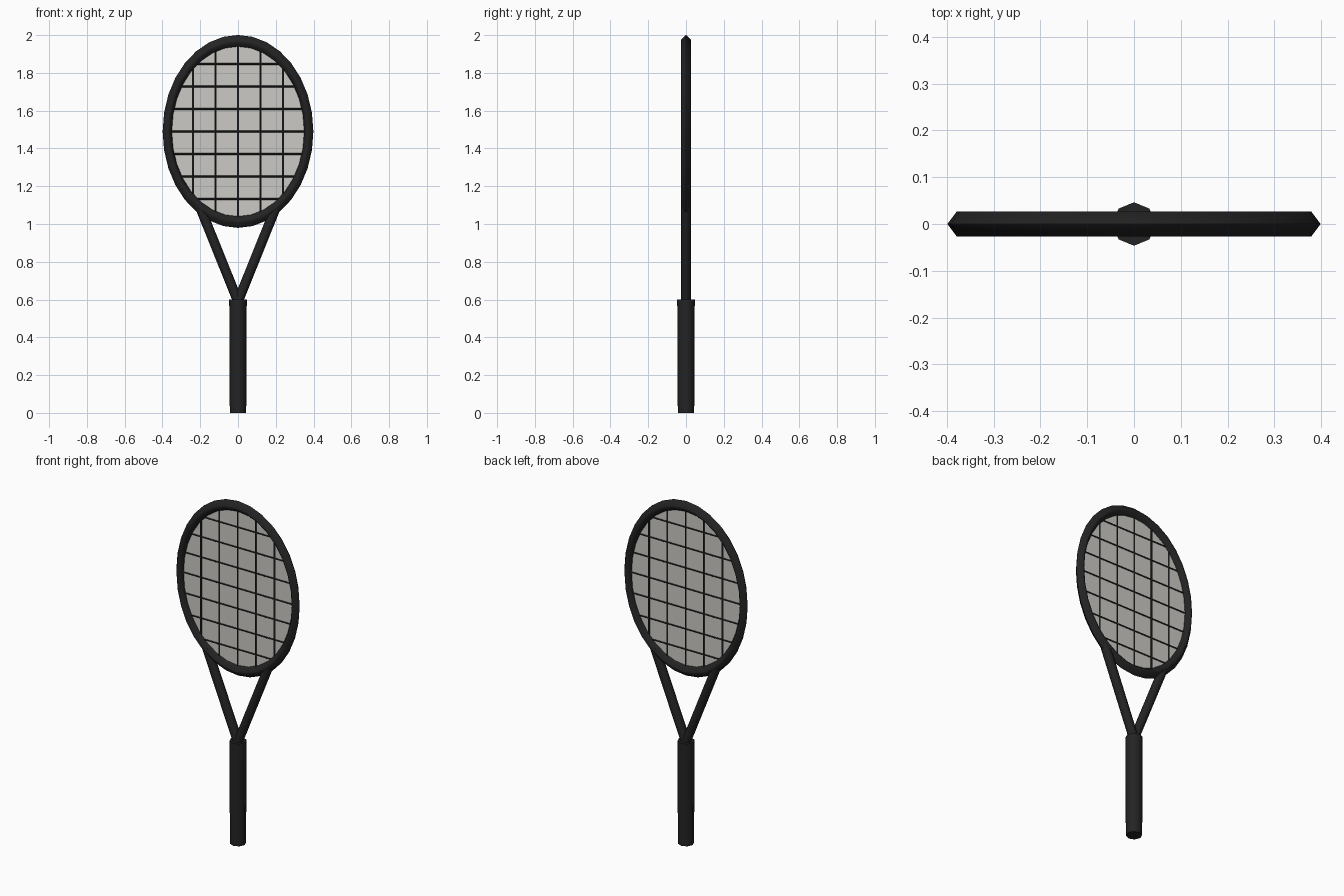
import bpy, bmesh, math
from mathutils import Vector

if "Cube" in bpy.data.objects:
    bpy.data.objects.remove(bpy.data.objects["Cube"])

CZ = 1.49              # height of the head centre
RX, RZ = 0.373, 0.478  # centreline radii of the head


def material(name, rgb):
    m = bpy.data.materials.new(name)
    m.diffuse_color = (*rgb, 1)
    m.use_nodes = True
    m.node_tree.nodes["Principled BSDF"].inputs["Base Color"].default_value = m.diffuse_color
    return m


BLACK = material("black", (0.017, 0.017, 0.017))
PALE = material("pale grey", (0.6, 0.59, 0.56))


def finish(name, bm, mat, angle=None):
    bmesh.ops.recalc_face_normals(bm, faces=bm.faces)
    me = bpy.data.meshes.new(name)
    bm.to_mesh(me)
    bm.free()
    me.materials.append(mat)
    ob = bpy.data.objects.new(name, me)
    bpy.context.collection.objects.link(ob)
    if angle:
        bpy.ops.object.select_all(action='DESELECT')
        ob.select_set(True)
        bpy.context.view_layer.objects.active = ob
        bpy.ops.object.shade_smooth_by_angle(angle=math.radians(angle))
    return ob


def rod(name, a, b, r1, r2, sides, mat=BLACK, angle=50):
    a, b = Vector(a), Vector(b)
    bm = bmesh.new()
    bmesh.ops.create_cone(bm, cap_ends=True, segments=sides,
                          radius1=r1, radius2=r2, depth=(b - a).length)
    bm.transform((b - a).to_track_quat('Z', 'Y').to_matrix().to_4x4())
    bmesh.ops.translate(bm, verts=bm.verts, vec=(a + b) / 2)
    return finish(name, bm, mat, angle)


# Oval rim: six-sided section swept round an ellipse
section = [(0.026, 0), (0.006, 0.027), (-0.006, 0.027),
           (-0.024, 0), (-0.006, -0.027), (0.006, -0.027)]
SEG = 32
bm = bmesh.new()
rings = []
for i in range(SEG):
    t = math.tau * i / SEG
    rings.append([bm.verts.new(((RX + d) * math.cos(t), y,
                                CZ + (RZ + d * 1.25) * math.sin(t)))
                  for d, y in section])
for i in range(SEG):
    p, q = rings[i], rings[(i + 1) % SEG]
    for j in range(6):
        k = (j + 1) % 6
        bm.faces.new((p[j], p[k], q[k], q[j]))
finish("head_rim", bm, BLACK, 70)

# Thin pale panel filling the head
bm = bmesh.new()
bmesh.ops.create_cone(bm, cap_ends=True, segments=SEG, radius1=1, radius2=1, depth=0.004)
for v in bm.verts:
    x, y, z = v.co
    v.co = (x * 0.362, z, CZ + y * 0.464)
finish("string_panel", bm, PALE)

# Strings, each trimmed to the oval
STEP = 0.119
for k in range(-2, 3):
    x = k * STEP
    h = RZ * math.sqrt(1 - (x / RX) ** 2)
    rod("vertical_string", (x, 0, CZ - h), (x, 0, CZ + h), 0.0062, 0.0062, 6)
for k in range(-3, 4):
    z = k * STEP
    w = RX * math.sqrt(1 - (z / RZ) ** 2)
    rod("horizontal_string", (-w, 0, CZ + z), (w, 0, CZ + z), 0.0058, 0.0058, 6)

# Throat struts
for s in (-1, 1):
    rod("throat_strut", (0, 0, 0.59), (s * 0.2, 0, 1.087), 0.026, 0.026, 8)

# Tapered eight-sided grip
rod("grip", (0, 0, 0), (0, 0, 0.6), 0.0435, 0.0465, 8)
